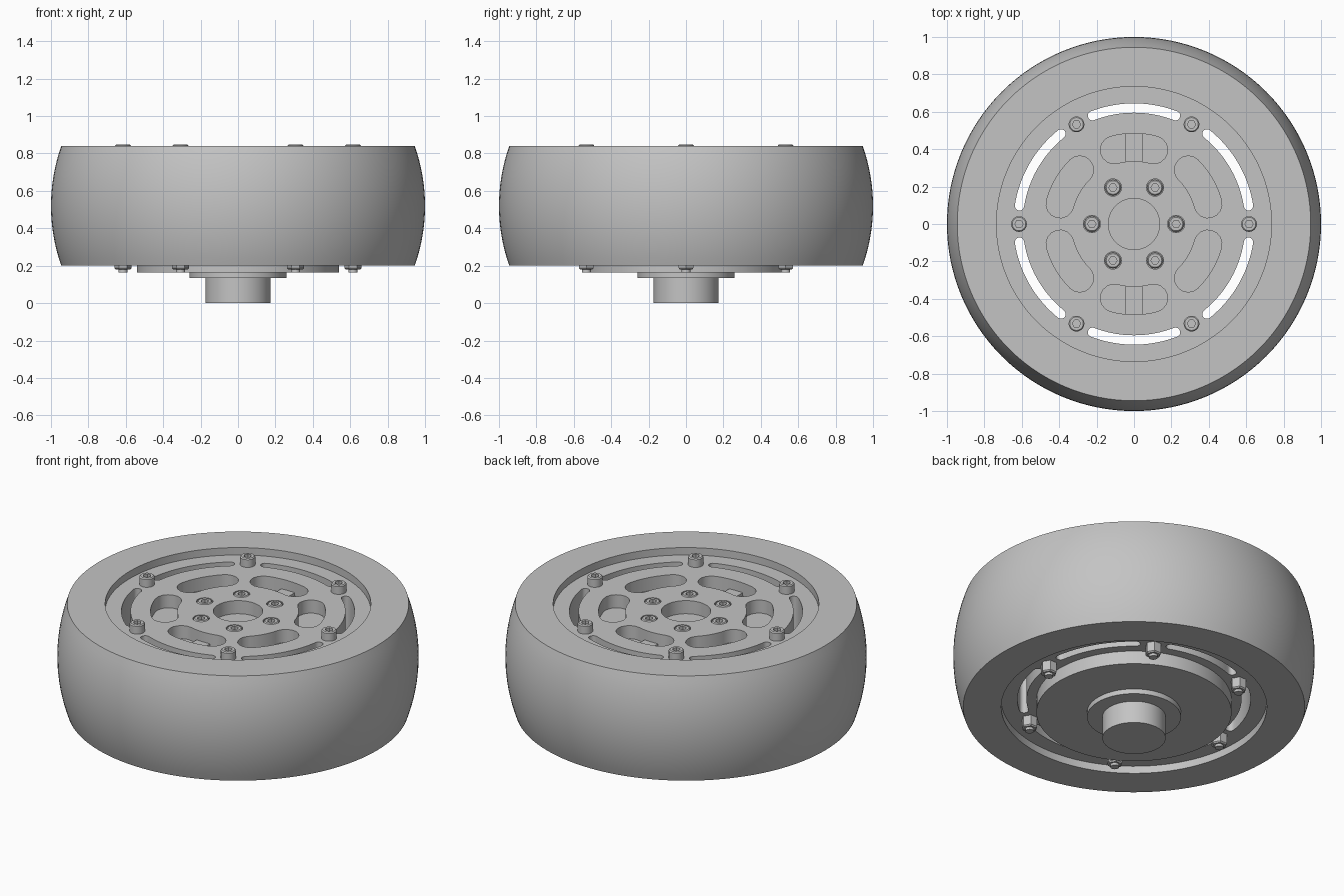
import bpy, bmesh
from math import sin, cos, pi, radians, sqrt

cube = bpy.data.objects.get("Cube")
if cube:
    bpy.data.objects.remove(cube)

grey = bpy.data.materials.new("plain_grey")
grey.use_nodes = True
COLOUR = (0.55, 0.55, 0.55, 1)
grey.diffuse_color = COLOUR
grey.node_tree.nodes["Principled BSDF"].inputs["Base Color"].default_value = COLOUR


def polar(r, degrees):
    return r * cos(radians(degrees)), r * sin(radians(degrees))


def finish(bm, name):
    bmesh.ops.recalc_face_normals(bm, faces=bm.faces)
    mesh = bpy.data.meshes.new(name)
    bm.to_mesh(mesh)
    bm.free()
    mesh.materials.append(grey)
    obj = bpy.data.objects.new(name, mesh)
    bpy.context.collection.objects.link(obj)
    return obj


def smooth(obj):
    bpy.ops.object.select_all(action="DESELECT")
    obj.select_set(True)
    bpy.context.view_layer.objects.active = obj
    bpy.ops.object.shade_smooth_by_angle(angle=radians(25))


def lathe(bm, profile, sides, centre=(0, 0), closed=False):
    """Spin (radius, z) points; open profiles get flat caps at both ends."""
    rings = [[bm.verts.new((centre[0] + r * cos(2 * pi * i / sides),
                            centre[1] + r * sin(2 * pi * i / sides), z))
              for i in range(sides)] for r, z in profile]
    pairs = list(zip(rings, rings[1:]))
    if closed:
        pairs.append((rings[-1], rings[0]))
    else:
        bm.faces.new(rings[0])
        bm.faces.new(rings[-1])
    for a, b in pairs:
        for i in range(sides):
            j = (i + 1) % sides
            bm.faces.new((a[i], a[j], b[j], b[i]))


def bean(bm, r, half_width, middle, half_angle, z0, z1, steps=16):
    """Curved slot with round ends, following a circle of radius r."""
    pts = []
    for side in (1, -1):
        end = middle + side * half_angle
        for i in range(steps + 1):
            a = middle - side * half_angle + 2 * side * half_angle * i / steps
            pts.append(polar(r + side * half_width, a))
        cx, cy = polar(r, end)
        for i in range(1, 8):
            dx, dy = polar(half_width, end + (0 if side > 0 else 180) + 180 * i / 8)
            pts.append((cx + dx, cy + dy))
    low = [bm.verts.new((x, y, z0)) for x, y in pts]
    high = [bm.verts.new((x, y, z1)) for x, y in pts]
    bm.faces.new(low)
    bm.faces.new(high)
    for i in range(len(pts)):
        j = (i + 1) % len(pts)
        bm.faces.new((low[i], low[j], high[j], high[i]))


def cut(obj, cutter):
    cutter.hide_render = True
    mod = obj.modifiers.new("cut", "BOOLEAN")
    mod.operation, mod.solver, mod.object = "DIFFERENCE", "EXACT", cutter
    bpy.context.view_layer.objects.active = obj
    bpy.ops.object.modifier_apply(modifier=mod.name)
    bpy.data.objects.remove(cutter)


BOTTOM, TOP, MID = 0.2, 0.84, 0.52
PLATE_LOW, PLATE_TOP, FLOOR = 0.245, 0.795, 0.715

# Crowned tyre: outer face is a shallow circular arc
bulge, half = 0.055, (TOP - BOTTOM) / 2
R = (half ** 2 + bulge ** 2) / (2 * bulge)
tread = []
for i in range(17):
    z = BOTTOM + (TOP - BOTTOM) * i / 16
    tread.append((1 - R + sqrt(R * R - (z - MID) ** 2), z))
bm = bmesh.new()
lathe(bm, [(0.735, BOTTOM)] + tread + [(0.735, TOP)], 128, closed=True)
smooth(finish(bm, "tyre"))

# Hub body with through slots, pockets, centre bore and counterbores
bm = bmesh.new()
lathe(bm, [(0.735, PLATE_LOW), (0.735, PLATE_TOP)], 128)
hub = finish(bm, "hub")
bm = bmesh.new()
for k in range(6):
    bean(bm, 0.62, 0.025, 30 + 60 * k, 21, 0.1, 0.9)
    bean(bm, 0.41, 0.074, 30 + 60 * k, 15, FLOOR, 0.9)
    lathe(bm, [(0.046, 0.775), (0.046, 0.9)], 24, polar(0.225, 60 * k))
lathe(bm, [(0.137, FLOOR), (0.137, 0.9)], 64)
cut(hub, finish(bm, "hub_cutter"))
smooth(hub)

# Low ribs crossing the front and back pockets
for side, name in ((1, "back"), (-1, "front")):
    bm = bmesh.new()
    bmesh.ops.create_cube(bm, size=1)
    for v in bm.verts:
        v.co.x *= 0.09
        v.co.y = side * 0.41 + v.co.y * 0.15
        v.co.z = FLOOR + 0.005 + v.co.z * 0.03
    finish(bm, name + "_pocket_rib")

# Stepped underside: drive disc, flange and shaft
for name, r, z0, z1 in (("drive_disc", 0.54, 0.165, 0.25),
                        ("flange", 0.26, 0.135, 0.17),
                        ("shaft", 0.175, 0, 0.14)):
    bm = bmesh.new()
    lathe(bm, [(r, z0), (r, z1)], 96)
    smooth(finish(bm, name))

# Socket screws: tall outer ring and flush inner ring
for name, ring, base, top in (("outer_screws", 0.615, 0.78, 0.848),
                              ("inner_screws", 0.225, 0.77, 0.797)):
    bm, sockets = bmesh.new(), bmesh.new()
    for k in range(6):
        c = polar(ring, 60 * k)
        lathe(bm, [(0.042, base), (0.042, top - 0.006), (0.036, top)], 32, c)
        lathe(sockets, [(0.022, top - 0.022), (0.022, top + 0.05)], 6, c)
    screws = finish(bm, name)
    cut(screws, finish(sockets, "socket_cutter"))
    smooth(screws)

# Hex nuts and protruding thread ends underneath
nuts, ends = bmesh.new(), bmesh.new()
for k in range(6):
    c = polar(0.615, 60 * k)
    lathe(nuts, [(0.038, 0.18), (0.045, 0.187), (0.045, 0.25)], 6, c)
    lathe(ends, [(0.024, 0.165), (0.024, 0.25)], 24, c)
finish(nuts, "hex_nuts")
smooth(finish(ends, "thread_ends"))
